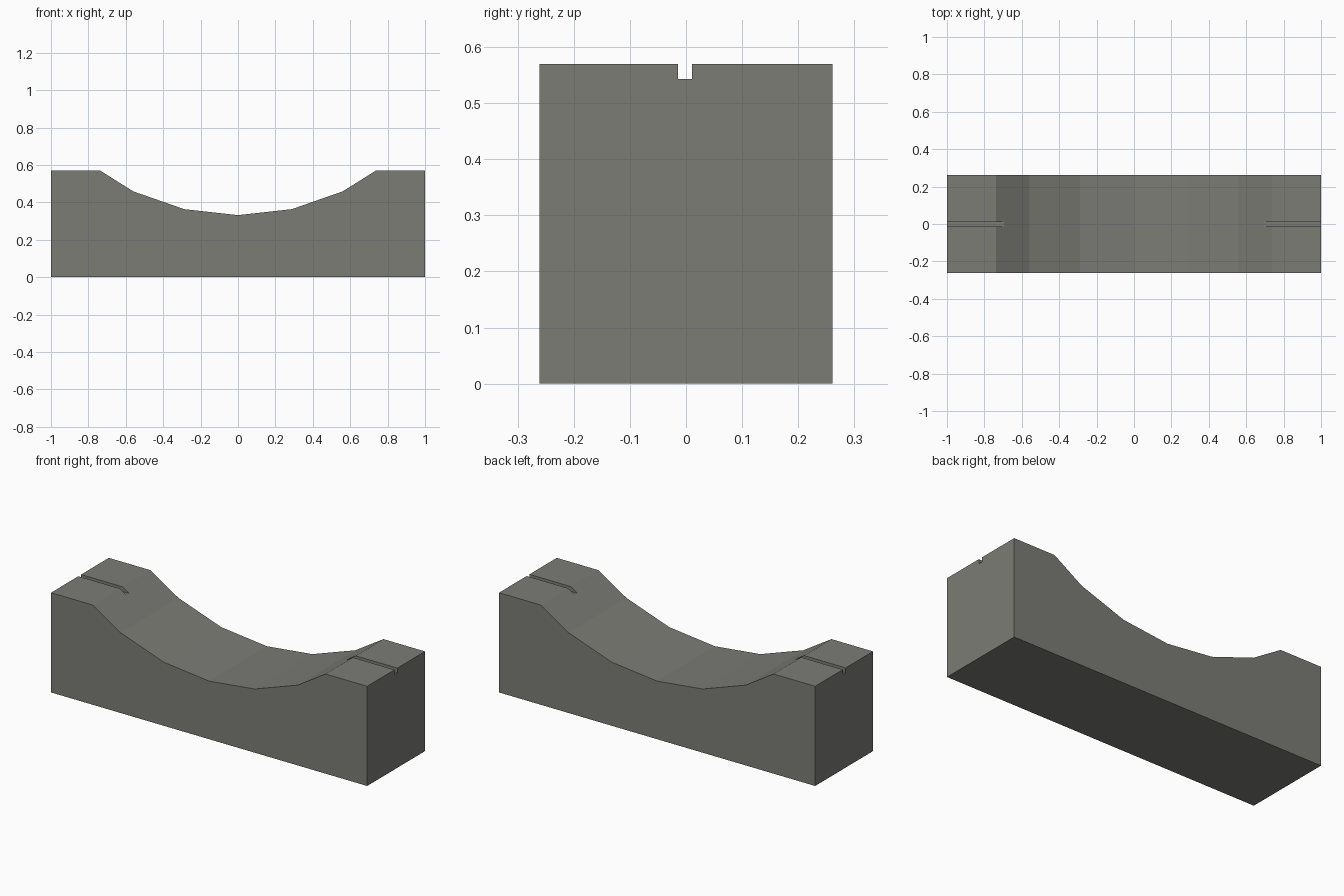
import bpy, bmesh

if "Cube" in bpy.data.objects:
    bpy.data.objects.remove(bpy.data.objects["Cube"])

grey = bpy.data.materials.new("warm grey stone")
grey.diffuse_color = (0.2, 0.2, 0.18, 1)
grey.use_nodes = True
grey.node_tree.nodes["Principled BSDF"].inputs["Base Color"].default_value = grey.diffuse_color


def extrude_profile(name, points, y0, y1):
    """Extrude an x-z outline from y0 to y1."""
    bm = bmesh.new()
    face = bm.faces.new([bm.verts.new((x, y0, z)) for x, z in points])
    out = bmesh.ops.extrude_face_region(bm, geom=[face], use_keep_orig=True)
    for v in out["geom"]:
        if isinstance(v, bmesh.types.BMVert):
            v.co.y = y1
    bmesh.ops.recalc_face_normals(bm, faces=bm.faces)
    mesh = bpy.data.meshes.new(name)
    bm.to_mesh(mesh)
    bm.free()
    mesh.materials.append(grey)
    ob = bpy.data.objects.new(name, mesh)
    bpy.context.collection.objects.link(ob)
    return ob


# Saddle block: half outline mirrored about the dip in the middle
half = [(1, 0), (1, 0.57), (0.737, 0.57), (0.56, 0.459), (0.288, 0.364)]
outline = half + [(0, 0.332)] + [(-x, z) for x, z in reversed(half)]
block = extrude_profile("saddle_block", outline, -0.261, 0.261)

# Slots along the top of both ends, running out on the slopes
for side, label in ((-1, "left"), (1, "right")):
    rect = [(side * x, z) for x, z in ((0.6, 0.543), (1.1, 0.543), (1.1, 0.7), (0.6, 0.7))]
    cutter = extrude_profile(label + "_slot_cutter", rect, -0.014, 0.011)
    cutter.hide_render = True
    cutter.hide_set(True)
    mod = block.modifiers.new(label + " slot", "BOOLEAN")
    mod.operation = "DIFFERENCE"
    mod.solver = "EXACT"
    mod.object = cutter
